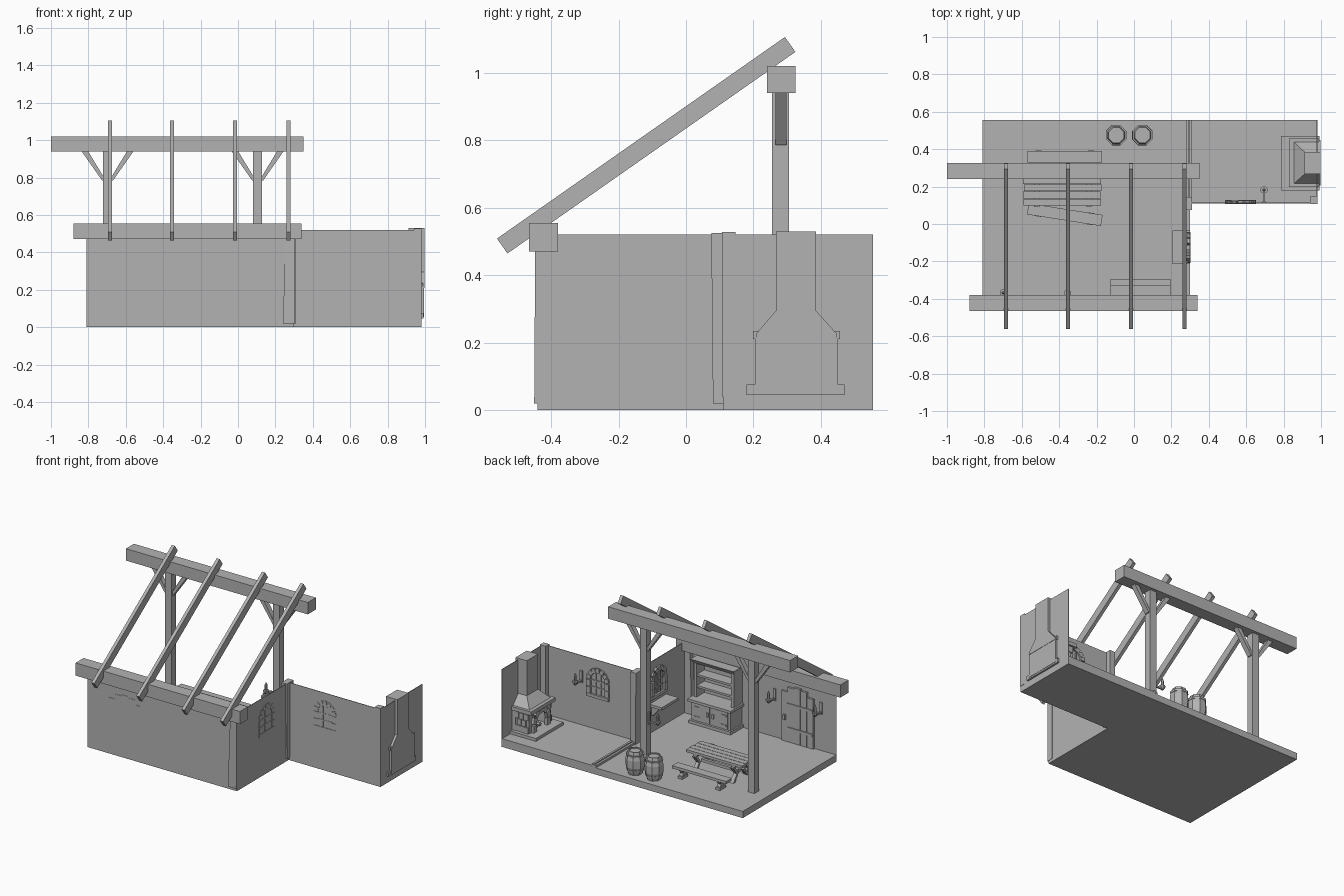
import bpy, bmesh, math, random
from mathutils import Matrix, Vector

if "Cube" in bpy.data.objects:
    bpy.data.objects.remove(bpy.data.objects["Cube"])

random.seed(4)
I = Matrix.Identity(4)
grey = bpy.data.materials.new("neutral_grey")
grey.diffuse_color = (0.45, 0.45, 0.45, 1)
grey.use_nodes = True
grey.node_tree.nodes["Principled BSDF"].inputs["Base Color"].default_value = grey.diffuse_color


def finish(name, bm, M=I):
    bmesh.ops.transform(bm, matrix=M, verts=bm.verts)
    bmesh.ops.recalc_face_normals(bm, faces=bm.faces)
    me = bpy.data.meshes.new(name)
    bm.to_mesh(me)
    bm.free()
    me.materials.append(grey)
    ob = bpy.data.objects.new(name, me)
    bpy.context.collection.objects.link(ob)
    return ob


def skin(name, rings, M=I):
    """Close a stack of vertex rings into a solid."""
    bm = bmesh.new()
    rs = [[bm.verts.new(p) for p in r] for r in rings]
    n = len(rs[0])
    for a, b in zip(rs, rs[1:]):
        for i in range(n):
            bm.faces.new((a[i], a[(i + 1) % n], b[(i + 1) % n], b[i]))
    bm.faces.new(rs[0])
    bm.faces.new(rs[-1])
    return finish(name, bm, M)


def loft(name, rects, M=I):
    """Rectangles (x0, x1, y0, y1, z) joined upwards."""
    return skin(name, [[(a, c, z), (b, c, z), (b, d, z), (a, d, z)] for a, b, c, d, z in rects], M)


def box(name, x, y, z, M=I):
    return loft(name, [(*x, *y, z[0]), (*x, *y, z[1])], M)


def lathe(name, prof, M=I, n=8):
    ang = [math.tau * (i + .5) / n for i in range(n)]
    return skin(name, [[(r * math.cos(a), r * math.sin(a), z) for a in ang] for r, z in prof], M)


def T(x, y, z=0, deg=0, axis='Z'):
    return Matrix.Translation((x, y, z)) @ Matrix.Rotation(math.radians(deg), 4, axis)


# Floors and threshold boards
box("main_floor", (-.81, .30), (-.44, .555), (0, .045))
box("raised_floor", (.30, .98), (.11, .555), (0, .055))
for i in range(2):
    box("threshold_board", (.28 + i * .016, .294 + i * .016), (.12, .555), (.03, .06 + i * .006))

# Thin walls
t = .004
box("front_wall", (-.81, .30), (-.44, -.44 + t), (0, .52))
box("side_wall", (.30 - t, .30), (-.44, .11), (0, .52))
box("wing_wall", (.30, .98), (.11, .11 + t), (0, .52))
box("end_wall", (.98 - t, .98), (.11, .555), (0, .52))

# Corner posts
loft("front_corner_post", [(.24, .302, -.45, -.405, .02), (.255, .302, -.447, -.405, .5)])
loft("inner_corner_post", [(.275, .31, .08, .145, .02), (.27, .31, .075, .145, .525)])
box("end_corner_post", (.94, .982), (.107, .147), (.04, .528))

# Roof beams, posts and braces
box("wall_beam", (-.88, .34), (-.465, -.38), (.47, .555))
box("ridge_beam", (-1, .35), (.24, .325), (.94, 1.02))
for px in (-.6975, .105):
    box("roof_post", (px - .024, px + .024), (.255, .305), (.04, .95))
    for s in (-1, 1):
        a = [px + s * v for v in (.01, .03, .105, .14)]
        loft("post_brace", [(a[0], a[1], .265, .298, .785), (a[2], a[3], .265, .298, .942)])

# Sloping rafters
slope = math.degrees(math.atan2(.595, .85))
for rx in (-.685, -.352, -.016, .27):
    box("rafter", (-.011, .011), (-.521, .521), (-.027, .027), T(rx, -.118, .785, slope, 'X'))

# Barrels with hoops
for bx in (-.095, .045):
    M = T(bx, .475, .045)
    lathe("barrel", [(.044, 0), (.059, .05), (.059, .10), (.044, .155), (.037, .155), (.037, .147)], M)
    for z, r in ((.022, .054), (.122, .056)):
        lathe("barrel_hoop", [(r, z), (r + .002, z + .012)], M)

# Table
for i in range(4):
    y = .098 + i * .039
    e = random.uniform(-.008, .008)
    box("table_plank", (-.587 + e, -.172 + e), (y, y + .036), (.158, .175))
for tx in (-.52, -.24):
    box("table_crossbar", (tx - .014, tx + .014), (.105, .245), (.142, .158))
    for s in (-1, 1):
        c = .175
        q = sorted((c + s * .065, c + s * .085))
        p = sorted((c + s * .025, c + s * .045))
        loft("table_leg", [(tx - .014, tx + .014, *q, .045), (tx - .011, tx + .011, *p, .095),
                           (tx - .014, tx + .014, *q, .145)])
box("table_stretcher", (-.52, -.24), (.165, .185), (.085, .105))

# Benches, one pushed askew
for M in (T(-.37, .36), T(-.37, .05, 0, -9)):
    box("bench_seat", (-.2, .2), (-.03, .03), (.1, .118), M)
    for s in (-.14, .14):
        box("bench_foot", (s - .016, s + .016), (-.032, .032), (.045, .062), M)
        loft("bench_leg", [(s - .012, s + .012, -.022, .022, .06), (s - .012, s + .012, -.014, .014, .08),
                           (s - .014, s + .014, -.026, .026, .1)], M)

# Dresser: cupboard below, open shelves above
box("cupboard", (-.11, .18), (-.436, -.315), (.045, .19))
box("cupboard_counter", (-.125, .195), (-.436, -.295), (.19, .208))
box("cupboard_base", (-.12, .19), (-.436, -.3), (.045, .065))
for s in (-1, 1):
    cx = .035 + s * .068
    box("cupboard_door", (cx - .06, cx + .06), (-.316, -.309), (.072, .182))
    box("door_handle", (.035 + s * .02 - .006, .035 + s * .02 + .006), (-.31, -.302), (.115, .145))
    for z in (.09, .155):
        hx = .035 + s * .1
        box("cupboard_hinge", (hx - .02, hx + .02), (-.31, -.305), (z, z + .01))
    sx = .035 + s * .138
    box("dresser_side", (sx - .01, sx + .01), (-.436, -.345), (.2, .44))
box("dresser_back", (-.1, .17), (-.436, -.428), (.2, .44))
for z in (.27, .345):
    box("dresser_shelf", (-.1, .17), (-.43, -.35), (z, z + .014))
loft("dresser_cornice", [(-.115, .185, -.436, -.34, .435), (-.125, .195, -.436, -.325, .462)])


# Arched surrounds: local x along the wall, y into the room
def arch_stones(name, M, w, z0, zs, count, size):
    for s in (-1, 1):
        n = max(1, round((zs - z0) / (size * 1.3)))
        h = (zs - z0) / n
        for k in range(n):
            d = random.uniform(.013, .02)
            box(name, sorted((s * w, s * (w + size))), (-.003, d), (z0 + k * h, z0 + (k + 1) * h - .004), M)
    for k in range(count):
        a = math.pi * (k + .5) / count
        half = math.pi * (w + size / 2) / count / 2 - .002
        R = M @ T(0, 0, zs) @ Matrix.Rotation(math.pi / 2 - a, 4, 'Y')
        box(name, (-half, half), (-.003, random.uniform(.013, .02)), (w, w + size), R)


def window(M, w=.052, z0=.29, zs=.385):
    arch_stones("window_stone", M, w, z0, zs, 7, .03)
    box("window_base_stone", (-w - .03, w + .03), (-.003, .018), (z0 - .022, z0 - .002), M)
    for x in (-.018, .018):
        box("window_bar", (x - .004, x + .004), (-.002, .01), (z0, zs + .045), M)
    for z in (z0 + .04, z0 + .085):
        box("window_bar", (-w, w), (-.002, .01), (z, z + .008), M)


window(T(.57, .11))
S = T(.30, -.125, 0, 90)
window(S)

# Window shelf on brackets
box("window_shelf", (-.09, .09), (.004, .095), (.225, .243), S)
for x in (-.06, .06):
    loft("shelf_bracket", [(x - .008, x + .008, .003, .015, .16), (x - .008, x + .008, .003, .07, .226)], S)

# Arched plank door
D = T(-.53, -.44)
for i in range(5):
    x = (i - 2) * .048
    h = .29 + math.sqrt(.13 ** 2 - x * x)
    box("door_plank", (x - .0225, x + .0225), (-.002, .018), (.045, h), D)
for z in (.13, .29):
    box("door_strap", (-.115, .07), (.018, .024), (z, z + .016), D)
box("door_latch", (.085, .1), (.018, .03), (.19, .225), D)


# Candle sconces
def sconce(M):
    box("sconce_plate", (-.009, .009), (0, .008), (-.04, .04), M)
    box("sconce_arm", (-.005, .005), (.005, .075), (-.03, -.02), M)
    C = M @ T(0, .068)
    lathe("sconce_cup", [(.006, -.032), (.019, -.012), (.019, -.004)], C)
    lathe("candle", [(.009, -.004), (.009, .032), (.002, .048)], C)


for M in (T(-.70, -.436, .33), T(-.355, -.436, .33), T(.695, .114, .38), T(.081, .28, .33, 90)):
    sconce(M)

# Fireplace with hood and chimney through the end wall
box("hearth", (.785, .992), (.18, .47), (.045, .075))
box("fireplace_back", (.95, .994), (.205, .45), (.055, .215))
for y in (.212, .408):
    box("fireplace_cheek", (.855, .96), (y, y + .035), (.07, .21))
box("fireplace_lintel", (.855, .9), (.212, .443), (.185, .212))
box("mantel", (.83, .99), (.198, .457), (.21, .235))
loft("chimney", [(.845, .996, .207, .448, .21), (.845, .996, .207, .448, .225), (.912, .996, .267, .385, .295),
                 (.912, .996, .267, .385, .53)])
F = T(.855, .3275, 0, 90)
arch_stones("hearth_stone", F, .055, .075, .125, 5, .035)
for M in (T(.905, .443), T(.905, .212, 0, 180)):
    for r in range(3):
        for c in range(3 - r % 2):
            x = -.048 + c * .035 + (r % 2) * .016
            box("cheek_stone", (x, x + .031), (-.003, random.uniform(.004, .01)),
                (.077 + r * .044, .117 + r * .044), M)
for k in (-1, 1):
    lathe("firewood", [(.012, -.045), (.012, .045)],
          T(.91, .3275 + k * .018, .088) @ Matrix.Rotation(math.radians(90), 4, 'Y'), 6)
